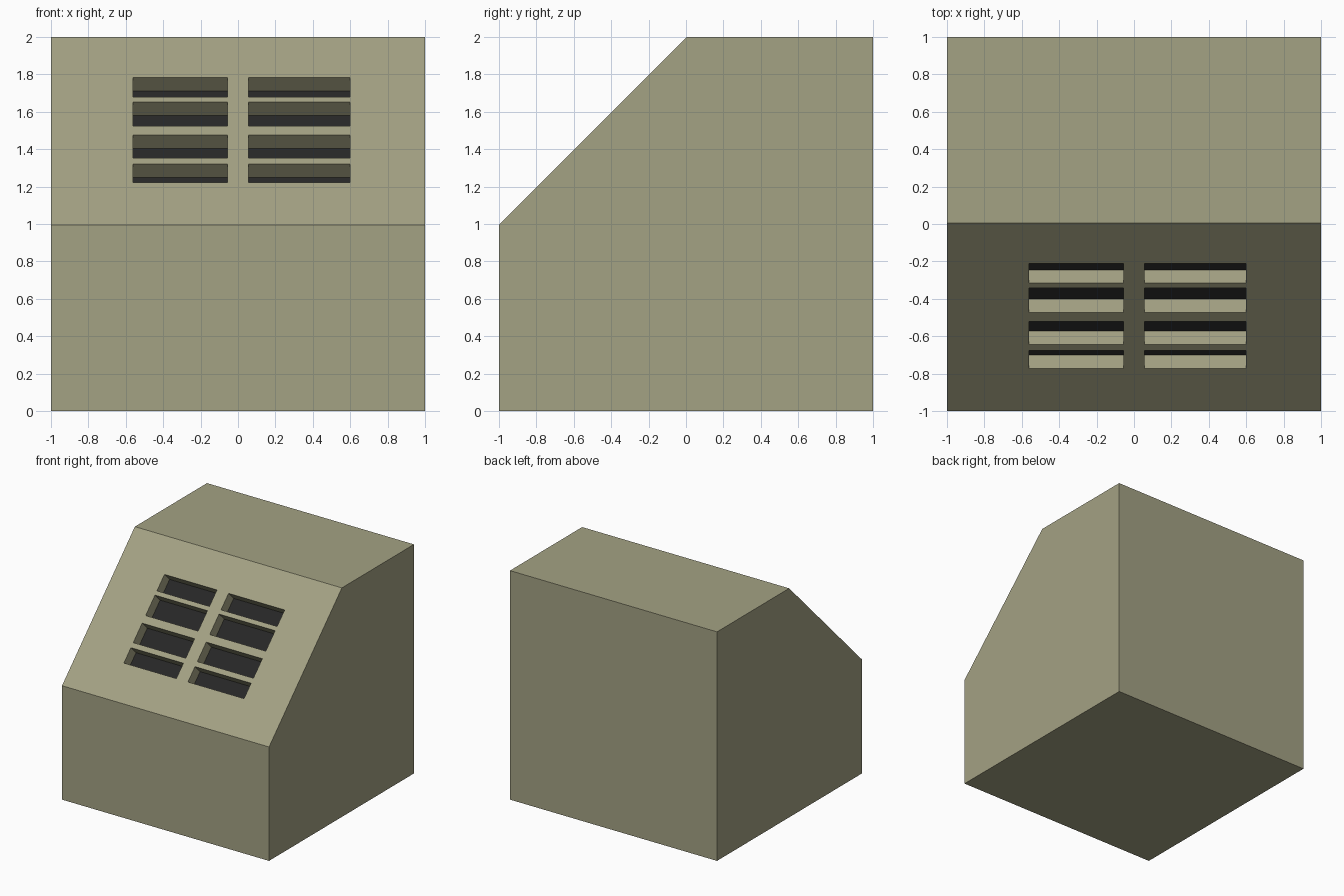
import bpy, bmesh
from mathutils import Vector

if "Cube" in bpy.data.objects:
    bpy.data.objects.remove(bpy.data.objects["Cube"])

COLUMNS = [(-0.562, -0.055), (0.057, 0.599)]
ROWS = [(1.223, 1.32), (1.352, 1.475), (1.523, 1.652), (1.679, 1.783)]
PROFILE = [(-1, 0), (1, 0), (1, 2), (0.005, 2), (-1, 0.995)]
DEPTH = 0.1


def material(name, color):
    mat = bpy.data.materials.new(name)
    mat.diffuse_color = (*color, 1)
    mat.use_nodes = True
    mat.node_tree.nodes["Principled BSDF"].inputs["Base Color"].default_value = mat.diffuse_color
    return mat


bm = bmesh.new()

# housing: side profile extruded across x
side = bm.faces.new([bm.verts.new((-1, y, z)) for y, z in PROFILE])
ext = bmesh.ops.extrude_face_region(bm, geom=[side], use_keep_orig=True)
bmesh.ops.translate(bm, vec=(2, 0, 0),
                    verts=[e for e in ext["geom"] if isinstance(e, bmesh.types.BMVert)])
bmesh.ops.recalc_face_normals(bm, faces=bm.faces)

# sloped panel: divided along the vent outlines
outward = Vector((0, -1, 1)).normalized()


def panel_faces():
    bm.normal_update()
    return [f for f in bm.faces if f.normal.dot(outward) > 0.99]


cuts = [((x, 0, 0), (1, 0, 0)) for col in COLUMNS for x in col]
cuts += [((0, 0, z), (0, 0, 1)) for row in ROWS for z in row]
for co, no in cuts:
    faces = panel_faces()
    edges = {e for f in faces for e in f.edges}
    verts = {v for f in faces for v in f.verts}
    bmesh.ops.bisect_plane(bm, geom=[*verts, *edges, *faces], plane_co=co, plane_no=no)


# vents: sunk straight into the slope, with dark floors
def is_vent(f):
    c = f.calc_center_median()
    return (any(a < c.x < b for a, b in COLUMNS)
            and any(a < c.z < b for a, b in ROWS))


vents = [f for f in panel_faces() if is_vent(f)]
floors = bmesh.ops.extrude_discrete_faces(bm, faces=vents)["faces"]
for f in floors:
    f.material_index = 1
    bmesh.ops.translate(bm, verts=f.verts, vec=-outward * DEPTH)
bmesh.ops.recalc_face_normals(bm, faces=bm.faces)

mesh = bpy.data.meshes.new("vented_housing")
bm.to_mesh(mesh)
bm.free()
mesh.materials.append(material("khaki_shell", (0.37, 0.36, 0.23)))
mesh.materials.append(material("dark_vent", (0.02, 0.02, 0.02)))
housing = bpy.data.objects.new("vented_housing", mesh)
bpy.context.collection.objects.link(housing)
